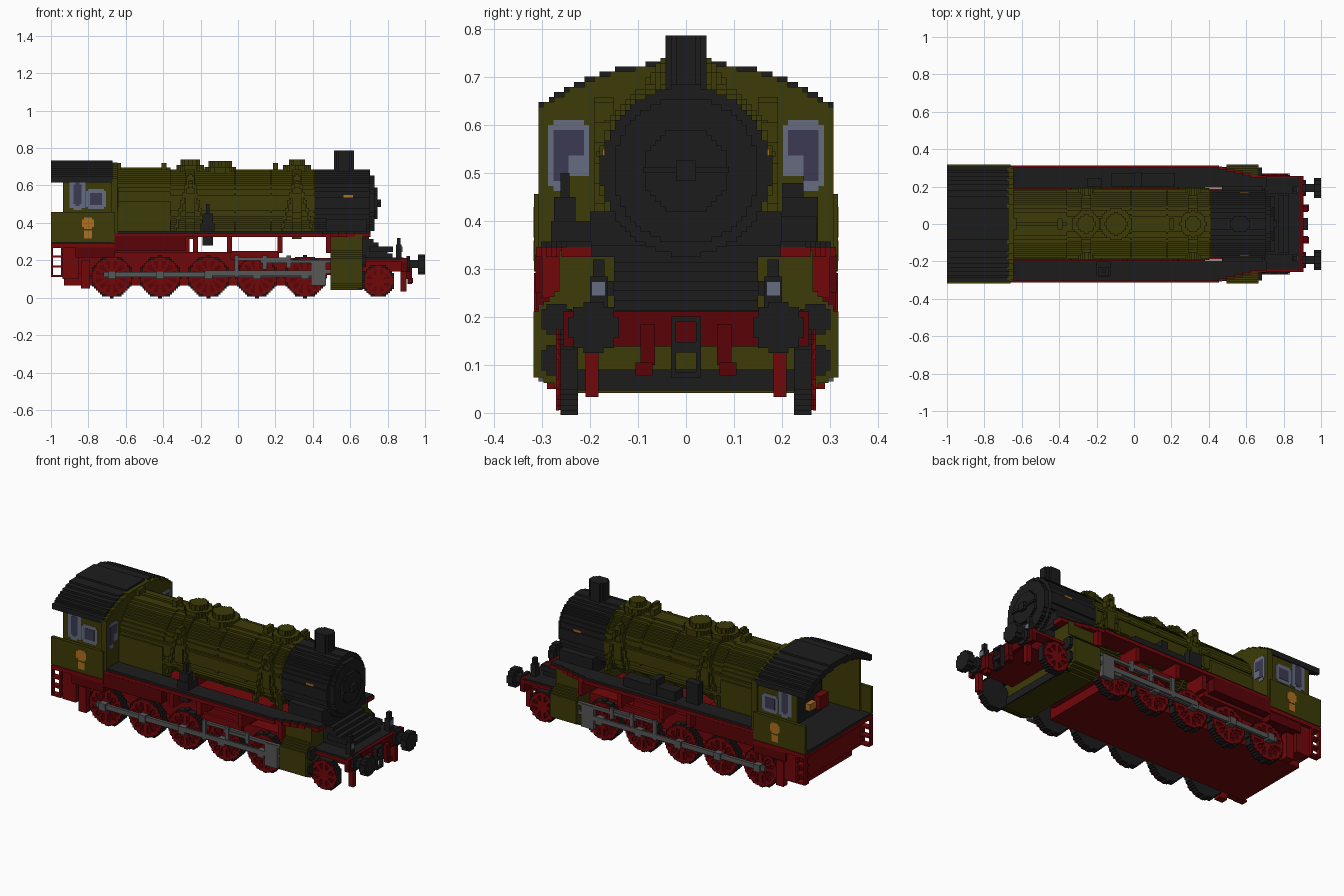
import bpy, bmesh, math

V = 0.0106  # block size of the stepped style
cube = bpy.data.objects.get("Cube")
if cube:
    bpy.data.objects.remove(cube, do_unlink=True)


def material(name, *rgb):
    m = bpy.data.materials.new(name)
    m.use_nodes = True
    m.diffuse_color = (*rgb, 1)
    m.node_tree.nodes["Principled BSDF"].inputs["Base Color"].default_value = (*rgb, 1)
    return m


OLIVE = material("olive green", 0.046, 0.043, 0.002)
DARK = material("soot black", 0.012, 0.012, 0.012)
RED = material("frame red", 0.165, 0.002, 0.003)
DEEP = material("deep red", 0.1, 0.001, 0.002)
STEEL = material("rod steel", 0.095, 0.095, 0.095)
TRIM = material("window trim", 0.13, 0.15, 0.21)
GLASS = material("violet glass", 0.045, 0.042, 0.085)
GOLD = material("brass", 0.42, 0.16, 0.015)


def finish(name, bm, mat, mirror):
    bmesh.ops.recalc_face_normals(bm, faces=bm.faces)
    me = bpy.data.meshes.new(name)
    bm.to_mesh(me)
    bm.free()
    me.materials.append(mat)
    ob = bpy.data.objects.new(name, me)
    bpy.context.scene.collection.objects.link(ob)
    if mirror:
        mod = ob.modifiers.new("other side", 'MIRROR')
        mod.use_axis = (False, True, False)
        mod.use_clip = False
        mod.use_mirror_merge = False


def box(name, x, y, z, mat, mirror=False):
    """Box from three (low, high) ranges."""
    bm = bmesh.new()
    bmesh.ops.create_cube(bm, size=1)
    for v in bm.verts:
        v.co = [r[0] + (c + 0.5) * (r[1] - r[0]) for c, r in zip(v.co, (x, y, z))]
    finish(name, bm, mat, mirror)


def blocks(name, axis, span, centre, half, mat, inside, mirror=False):
    """Stepped profile of square cells, extruded over span along an axis."""
    order = {'x': (2, 0, 1), 'y': (0, 2, 1), 'z': (0, 1, 2)}[axis]

    def point(u, v, w):
        return [(centre[0] + u, centre[1] + v, w)[k] for k in order]
    bm = bmesh.new()
    nu, nv = (max(1, round(h / V)) for h in half)
    for i in range(-nu, nu):
        for j in range(-nv, nv):
            if inside((i + 0.5) * V, (j + 0.5) * V):
                bm.faces.new([bm.verts.new(point((i + a) * V, (j + b) * V, span[0]))
                              for a, b in ((0, 0), (1, 0), (1, 1), (0, 1))])
    bmesh.ops.remove_doubles(bm, verts=bm.verts, dist=V / 10)
    ext = bmesh.ops.extrude_face_region(bm, geom=bm.faces[:], use_keep_orig=True)
    for g in ext["geom"]:
        if isinstance(g, bmesh.types.BMVert):
            g.co['xyz'.index(axis)] = span[1]
    finish(name, bm, mat, mirror)


def disc(name, axis, span, centre, r, mat, mirror=False):
    blocks(name, axis, span, centre, (r + V, r + V), mat,
           lambda u, v: math.hypot(u, v) < r, mirror)


# Boiler, firebox and smokebox
BC = (0, 0.505)
disc("boiler", 'x', (-0.66, 0.41), BC, 0.18, OLIVE)
blocks("firebox", 'x', (-0.66, -0.36), BC, (0.2, 0.2), OLIVE,
       lambda y, z: abs(y) < 0.19 and z > -0.17 and (z < 0 or math.hypot(y, z) < 0.186))
disc("smokebox", 'x', (0.405, 0.705), BC, 0.178, DARK)
disc("smokebox_door", 'x', (0.705, 0.73), BC, 0.152, DARK)
disc("door_plate", 'x', (0.73, 0.745), BC, 0.09, DARK)
box("door_bar", (0.74, 0.755), (-0.09, 0.09), (0.5, 0.513), DARK)
disc("door_hub", 'x', (0.74, 0.765), BC, 0.026, DARK)
box("smokebox_plate", (0.565, 0.615), (0.16, 0.174), (0.53, 0.55), GOLD, True)
box("saddle", (0.47, 0.69), (-0.2, 0.2), (0.33, 0.42), DARK)
blocks("chimney", 'z', (0.66, 0.787), (0.567, 0), (0.06, 0.06), DARK,
       lambda x, y: math.hypot(x / 0.053, y / 0.045) < 1)
for i, x in enumerate((-0.5, -0.37, -0.02, 0.17, 0.4)):
    disc(f"boiler_band_{i}", 'x', (x, x + V), BC, 0.184, OLIVE)

# Domes, valves and sand pipes
for i, (x, r, top) in enumerate(((-0.255, 0.05, 0.74), (-0.095, 0.06, 0.73), (0.315, 0.045, 0.74))):
    disc(f"dome_foot_{i}", 'z', (0.65, top - 0.03), (x, 0), r + 0.025, OLIVE)
    disc(f"dome_{i}", 'z', (0.65, top), (x, 0), r, OLIVE)
for i, x in enumerate((-0.64, -0.395, 0.2)):
    box(f"valve_{i}", (x - 0.014, x + 0.014), (-0.03, 0.03), (0.66, 0.72), OLIVE)
for i, x in enumerate((-0.255, 0.315)):
    disc(f"sand_saddle_{i}", 'x', (x - 0.025, x + 0.025), BC, 0.194, OLIVE)
    blocks(f"sand_pipes_{i}", 'y', (0.15, 0.192), (x, 0.5), (0.09, 0.16), OLIVE,
           lambda u, v: abs(abs(u) - (0.045 - v * 0.25)) < V * 0.8, True)
box("handrails", (-0.64, 0.4), (0.176, 0.187), (0.535, 0.546), OLIVE, True)
box("boiler_pipes", (-0.36, 0.25), (0.16, 0.19), (0.42, 0.435), OLIVE, True)


# Cab
def roof(y):
    return 0.727 - 0.09 * (abs(y) / 0.305) ** 2.4


blocks("cab_roof", 'x', (-1, -0.67), (0, 0.68), (0.307, 0.06), DARK,
       lambda y, z: roof(y) - 0.03 < z + 0.68 < roof(y) + V / 2)
blocks("cab_front_wall", 'x', (-0.68, -0.645), (0, 0.5), (0.307, 0.24), OLIVE,
       lambda y, z: z > -0.21 and z + 0.5 < roof(y) - 0.002)
box("cab_sides", (-0.935, -0.66), (0.285, 0.299), (0.29, 0.645), OLIVE, True)
box("cab_lower_sides", (-1, -0.66), (0.297, 0.317), (0.295, 0.457), OLIVE, True)
box("cab_floor", (-1, -0.66), (-0.3, 0.3), (0.285, 0.305), DARK)
box("cab_floor_edge", (-1, -0.66), (-0.317, 0.317), (0.268, 0.292), RED)
box("cab_inner_wall", (-0.69, -0.68), (-0.285, 0.285), (0.3, 0.645), DARK)
box("backhead", (-0.76, -0.69), (-0.18, 0.18), (0.3, 0.63), DARK)
box("regulator", (-0.79, -0.75), (-0.09, -0.03), (0.36, 0.4), GOLD)
box("reverser_stand", (-0.8, -0.75), (-0.19, -0.11), (0.34, 0.42), RED)


def window(name, axis, face, centre, half, rim, notch=-1):
    """Rounded frame and pane; below the notch height only the outer half remains."""
    def layer(part, depth, a, b, cut, mat):
        blocks(name + part, axis, (face, face + depth), centre, (a + V, b + V), mat,
               lambda u, v: (abs(u) / a) ** 5 + (abs(v) / b) ** 5 < 1
               and (v > cut or u > 0), True)
    layer("_frame", 0.003, *half, notch - 0.04, TRIM)
    layer("_pane", 0.005, half[0] - rim, half[1] - rim, notch, GLASS)


window("rear_side_window", 'y', 0.299, (-0.858, 0.553), (0.043, 0.08), 0.021)
window("front_side_window", 'y', 0.299, (-0.76, 0.527), (0.05, 0.055), 0.018)
window("cab_front_window", 'x', -0.645, (0.245, 0.537), (0.045, 0.07), 0.014, -0.005)
for n, z, r in (("upper", 0.398, 0.034), ("lower", 0.338, 0.026)):
    disc(n + "_badge", 'y', (0.315, 0.3185), (-0.803, z), r, GOLD, True)

# Running boards
for n, z, edge, mat in (("running_board", (0.325, 0.346), 0.317, RED),
                        ("walkway", (0.346, 0.357), 0.305, DARK)):
    blocks(n, 'z', z, (0.02, 0.26), (0.69, 0.07), mat,
           lambda x, y, e=edge: 0.2 < y + 0.26 < e - max(0, min(0.055, (x - 0.4) * 0.25)), True)
box("board_inner_front", (0.48, 0.7), (-0.2, 0.2), (0.325, 0.35), DARK)
box("pump", (-0.19, -0.135), (-0.275, -0.23), (0.28, 0.45), DARK)
box("pump_foot", (-0.2, -0.125), (-0.282, -0.2), (0.35, 0.4), DARK)
box("pump_top", (-0.172, -0.153), (-0.262, -0.243), (0.44, 0.5), DARK)
box("feed_pump", (-0.25, -0.17), (0.2, 0.245), (0.35, 0.48), DARK)
box("air_tank", (-0.12, 0.22), (0.2, 0.272), (0.35, 0.41), DARK)
box("air_tank_strap", (0.0, 0.04), (0.2, 0.275), (0.35, 0.45), DARK)

# Frame
box("main_frame", (-0.93, 0.21), (-0.19, 0.19), (0.075, 0.245), RED)
box("forward_frame", (0.2, 0.52), (-0.19, 0.19), (0.12, 0.212), RED)
box("bottom_plate", (-0.93, 0.38), (-0.223, 0.223), (0.066, 0.13), RED)
box("rear_plate", (-0.937, -0.85), (-0.3, 0.3), (0.1, 0.285), RED)
box("cab_underframe", (-0.87, -0.66), (-0.312, 0.312), (0.215, 0.285), DEEP)
box("ash_pan", (-0.66, -0.26), (-0.25, 0.25), (0.24, 0.33), RED)
box("valance", (-0.66, -0.28), (0.262, 0.314), (0.25, 0.33), DEEP, True)
for i, x in enumerate((-0.24, -0.06, 0.21, 0.47)):
    box(f"board_bracket_{i}", (x, x + 0.027), (0.17, 0.3), (0.24, 0.33), RED, True)
box("motion_rail", (-0.04, 0.22), (0.26, 0.28), (0.205, 0.25), RED, True)
for i, x in enumerate((-1, -0.947)):
    box(f"step_post_{i}", (x, x + V), (0.295, 0.317), (0.11, 0.29), RED, True)
for i in range(4):
    box(f"step_{i}", (-1, -0.937), (0.28, 0.317), (0.11 + i * 0.052, 0.121 + i * 0.052), RED, True)
box("cab_step", (-0.84, -0.79), (0.25, 0.29), (0.05, 0.2), RED, True)


# Wheels
def wheel(name, x, z, r, spokes):
    disc(name + "_tyre", 'y', (0.225, 0.262), (x, z), r, DARK, True)
    disc(name + "_disc", 'y', (0.26, 0.265), (x, z), r - V, DEEP, True)

    def star(u, v):
        d = math.hypot(u, v)
        a = math.atan2(v, u) * spokes / math.tau
        near = abs(a - round(a)) * math.tau / spokes * d < V * 0.75
        return d < r - V / 2 and (d > r - 2.4 * V or d < 0.035 or near)
    blocks(name + "_spokes", 'y', (0.265, 0.271), (x, z), (r, r), RED, star, True)


for i in range(5):
    wheel(f"driving_wheel_{i}", -0.675 + i * 0.2585, 0.112, 0.112, 12)
    disc(f"crank_pin_{i}", 'y', (0.271, 0.306), (-0.675 + i * 0.2585, 0.122), 0.024, STEEL, True)
wheel("leading_wheel", 0.75, 0.09, 0.088, 8)

# Rods and valve motion
box("coupling_rod", (-0.72, 0.4), (0.28, 0.297), (0.11, 0.138), STEEL, True)
box("main_rod", (-0.17, 0.45), (0.297, 0.308), (0.118, 0.146), STEEL, True)
box("slide_bar", (0.12, 0.5), (0.285, 0.305), (0.185, 0.202), STEEL, True)
box("crosshead", (0.39, 0.47), (0.283, 0.308), (0.065, 0.2), STEEL, True)
box("piston_rod", (0.45, 0.51), (0.288, 0.303), (0.13, 0.15), STEEL, True)
box("valve_rod", (-0.02, 0.28), (0.285, 0.3), (0.2, 0.215), STEEL, True)
for i, (x, z) in enumerate(((-0.02, 0.11), (0.13, 0.15), (0.26, 0.16))):
    box(f"valve_link_{i}", (x, x + 0.024), (0.295, 0.308), (z, 0.225), STEEL, True)

# Cylinders
blocks("cylinder_block", 'x', (0.495, 0.665), (0, 0.19), (0.32, 0.146), OLIVE,
       lambda y, z: abs(y) < min(0.317, max(0.264, 0.317 - (z - 0.02)), 0.317 + (z + 0.115) * 2.5))
box("cylinder_bar", (0.64, 0.675), (-0.25, 0.25), (0.047, 0.09), DARK)
disc("valve_cover", 'x', (0.655, 0.685), (0.27, 0.195), 0.032, DARK, True)
disc("cylinder_cover", 'x', (0.655, 0.68), (0.27, 0.11), 0.035, DARK, True)

# Front deck with steps up to the smokebox
box("front_frame", (0.66, 0.89), (-0.19, 0.19), (0.14, 0.205), RED)
box("front_deck_edge", (0.68, 0.9), (-0.257, 0.257), (0.19, 0.206), RED)
box("front_deck", (0.66, 0.885), (-0.245, 0.245), (0.206, 0.214), DARK)
box("buffer_beam", (0.875, 0.905), (-0.257, 0.257), (0.138, 0.212), DEEP)
for i in range(6):
    box(f"front_slope_{i}", (0.66, 0.7 + i * 0.025), (-0.15, 0.15),
        (0.21, 0.335 - i * 0.02), DARK)
box("slope_rails", (0.7, 0.83), (0.15, 0.165), (0.245, 0.275), DARK, True)
box("lamp", (0.845, 0.875), (0.163, 0.2), (0.21, 0.285), DARK, True)
box("lamp_top", (0.85, 0.87), (0.17, 0.194), (0.285, 0.32), DARK, True)
box("lamp_glass", (0.875, 0.88), (0.168, 0.197), (0.244, 0.274), TRIM, True)

# Buffers, coupling and hoses
disc("buffer_shank", 'x', (0.9, 0.965), (0.193, 0.18), 0.024, DARK, True)
disc("buffer_base", 'x', (0.9, 0.92), (0.193, 0.18), 0.042, DARK, True)
disc("buffer_head", 'x', (0.963, 1.0), (0.193, 0.178), 0.054, DARK, True)
blocks("coupling", 'x', (0.905, 0.93), (0, 0.137), (0.032, 0.064), DARK,
       lambda y, z: abs(y) > 0.016 or abs(abs(z) - 0.03) > 0.018)
box("hose", (0.9, 0.93), (0.065, 0.095), (0.1, 0.185), DEEP, True)
box("hose_end", (0.905, 0.935), (0.07, 0.105), (0.078, 0.105), DEEP, True)
box("rail_guard", (0.87, 0.9), (0.182, 0.21), (0.033, 0.14), RED, True)
